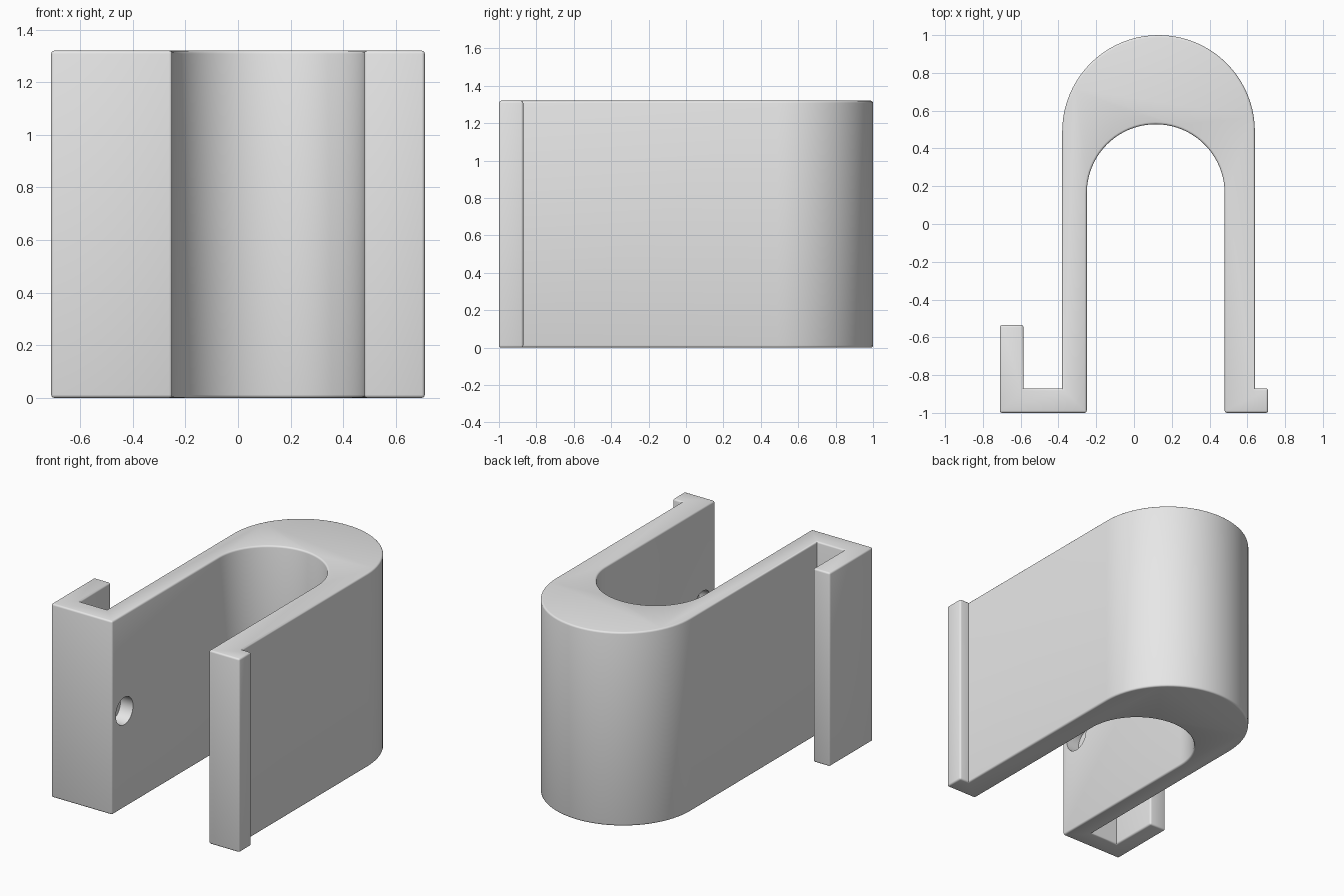
import bpy, bmesh, math

if "Cube" in bpy.data.objects:
    bpy.data.objects.remove(bpy.data.objects["Cube"])

HEIGHT = 1.32

def arc(cx, cy, r, a0, a1, n=40):
    """Points along a circular arc, angles in degrees."""
    return [(cx + r * math.cos(math.radians(a0 + (a1 - a0) * i / n)),
             cy + r * math.sin(math.radians(a0 + (a1 - a0) * i / n)))
            for i in range(n + 1)]

grey = bpy.data.materials.new("plain_grey")
grey.diffuse_color = (0.8, 0.8, 0.8, 1)
grey.use_nodes = True
grey.node_tree.nodes["Principled BSDF"].inputs["Base Color"].default_value = grey.diffuse_color

# Bracket outline: right foot, outer arch, left hook, inner arch
outline = [(0.48, -1), (0.71, -1), (0.71, -0.87), (0.64, -0.87)]
outline += arc(0.13, 0.49, 0.51, 0, 180)
outline += [(-0.38, -0.87), (-0.585, -0.87), (-0.585, -0.535),
            (-0.71, -0.535), (-0.71, -1), (-0.25, -1)]
outline += arc(0.115, 0.163, 0.365, 180, 0)

bm = bmesh.new()
base = bm.faces.new([bm.verts.new((x, y, 0)) for x, y in outline])
top = bmesh.ops.extrude_face_region(bm, geom=[base])["geom"]
bmesh.ops.translate(bm, vec=(0, 0, HEIGHT),
                    verts=[g for g in top if isinstance(g, bmesh.types.BMVert)])
bmesh.ops.recalc_face_normals(bm, faces=bm.faces)

# Softened outer edges, inside corners left crisp
convex = [e for e in bm.edges if e.calc_face_angle_signed() > 0.5]
bmesh.ops.bevel(bm, geom=convex, offset=0.012, segments=3, profile=0.5,
                affect='EDGES', clamp_overlap=True)
mesh = bpy.data.meshes.new("clip_bracket")
bm.to_mesh(mesh)
bm.free()
bracket = bpy.data.objects.new("clip_bracket", mesh)
bpy.context.collection.objects.link(bracket)
mesh.materials.append(grey)

# Shallow round pockets facing each other inside the two arms
for name, x in (("left_pocket", -0.25), ("right_pocket", 0.48)):
    bpy.ops.mesh.primitive_cylinder_add(vertices=40, radius=0.093, depth=0.19,
                                        location=(x, -0.867, HEIGHT / 2),
                                        rotation=(0, math.pi / 2, 0))
    cutter = bpy.context.object
    cutter.name = name
    cutter.hide_render = True
    cutter.data.materials.append(grey)
    mod = bracket.modifiers.new(name, 'BOOLEAN')
    mod.operation = 'DIFFERENCE'
    mod.solver = 'EXACT'
    mod.object = cutter
    bpy.context.view_layer.objects.active = bracket
    bpy.ops.object.modifier_apply(modifier=name)
    bpy.data.objects.remove(cutter)

bpy.ops.object.select_all(action='DESELECT')
bracket.select_set(True)
bpy.context.view_layer.objects.active = bracket
bpy.ops.object.shade_smooth_by_angle(angle=math.radians(35))
